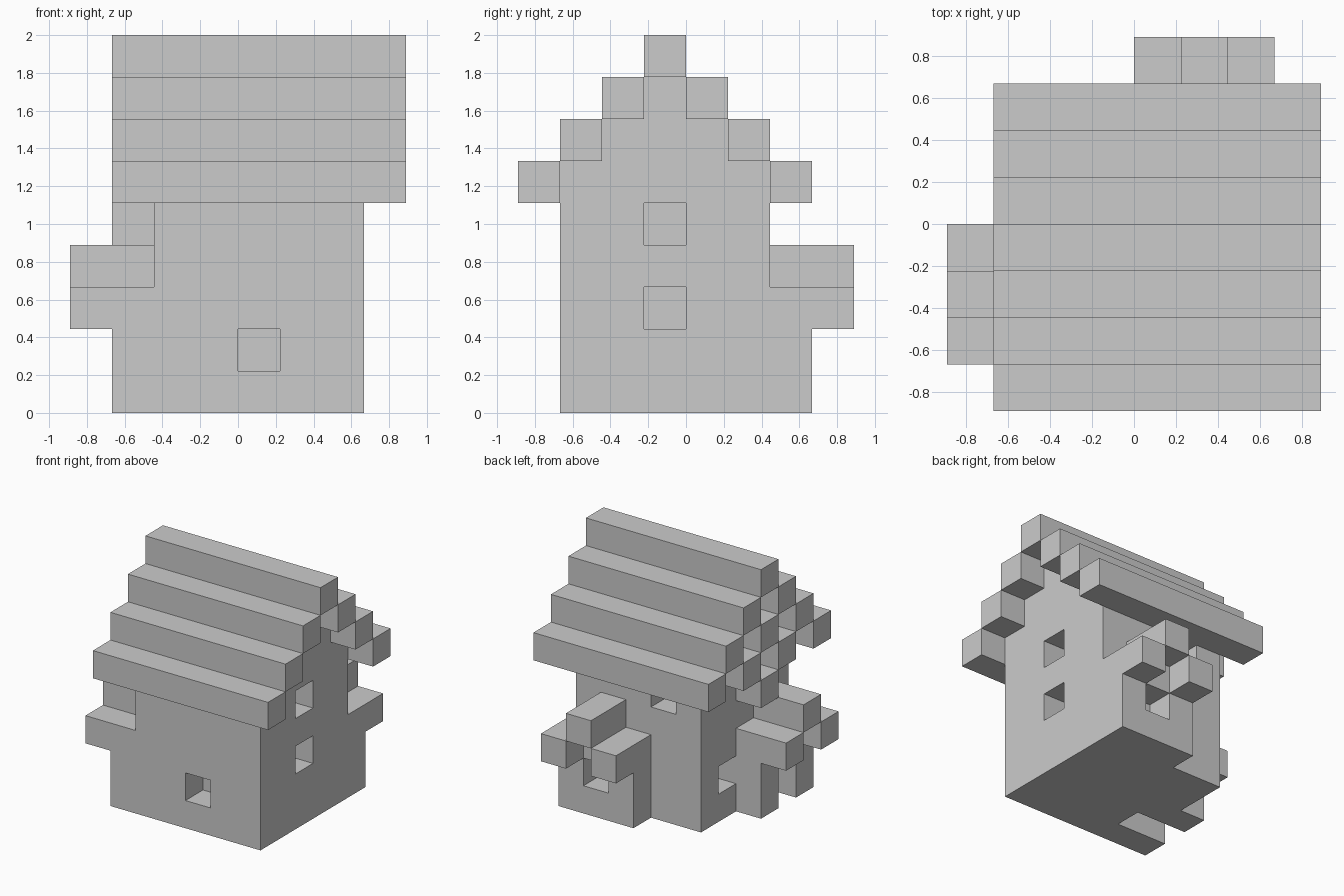
import bpy, bmesh
from mathutils import Vector

if "Cube" in bpy.data.objects:
    bpy.data.objects.remove(bpy.data.objects["Cube"])

S = 2 / 9                      # edge of one block
ORIGIN = Vector((-4 * S, -4 * S, 0))


def box(x, y, z):
    """Blocks filling inclusive index ranges; a single number is one block."""
    r = [range(v, v + 1) if isinstance(v, int) else range(v[0], v[1] + 1) for v in (x, y, z)]
    return {(i, j, k) for i in r[0] for j in r[1] for k in r[2]}


# main house body with stepped gable
body = box((2, 6), (1, 5), (0, 5)) | box((2, 6), (2, 4), 6) | box((2, 6), 3, 7)

# main roof: one long beam per step, mirrored about the ridge
roof = box((1, 7), 3, 8)
for step in (1, 2, 3):
    for side in (-1, 1):
        roof |= box((1, 7), 3 + side * step, 8 - step)

# left porch and its small roof
porch = box(1, (1, 3), (0, 1)) | box(1, 2, 2)
porch_roof = box((0, 1), 1, 2) | box((0, 1), 3, 2) | box((0, 1), 2, 3)

# back annex and its small roof
annex = box((4, 6), 6, (0, 1)) | box(5, 6, 2)
annex_roof = box(4, (6, 7), 2) | box(6, (6, 7), 2) | box(5, (6, 7), 3)

# diamond frame round the left gable window
gable_frame = {(1, 3, 6), (1, 2, 5), (1, 4, 5), (1, 3, 4)}

# door and window openings
openings = box((1, 2), 2, (0, 1))
openings |= {(4, 1, 1), (6, 3, 2), (6, 3, 4), (2, 4, 1), (3, 5, 4), (5, 6, 1), (2, 3, 5)}

parts = {
    "house_body": body - openings,
    "main_roof": roof,
    "porch": porch - openings,
    "porch_roof": porch_roof,
    "annex": annex - openings,
    "annex_roof": annex_roof,
    "gable_window_frame": gable_frame,
}
solid = set().union(*parts.values())


def build(name, cells):
    """Make a mesh from the outer faces of a set of blocks."""
    bm = bmesh.new()
    for c in cells:
        for axis in range(3):
            for sign in (0, 1):
                n = list(c)
                n[axis] += 2 * sign - 1
                if tuple(n) in solid:
                    continue
                u, v = (axis + 1) % 3, (axis + 2) % 3
                corners = []
                for a, b in ((0, 0), (1, 0), (1, 1), (0, 1)):
                    p = Vector(c)
                    p[axis] += sign
                    p[u] += a
                    p[v] += b
                    corners.append(bm.verts.new(ORIGIN + p * S))
                bm.faces.new(corners if sign else corners[::-1])
    bmesh.ops.remove_doubles(bm, verts=bm.verts[:], dist=0.001)
    bmesh.ops.dissolve_limit(bm, angle_limit=0.01, verts=bm.verts[:], edges=bm.edges[:])
    mesh = bpy.data.meshes.new(name)
    bm.to_mesh(mesh)
    bm.free()
    bpy.context.collection.objects.link(bpy.data.objects.new(name, mesh))


for name, cells in parts.items():
    build(name, cells)
